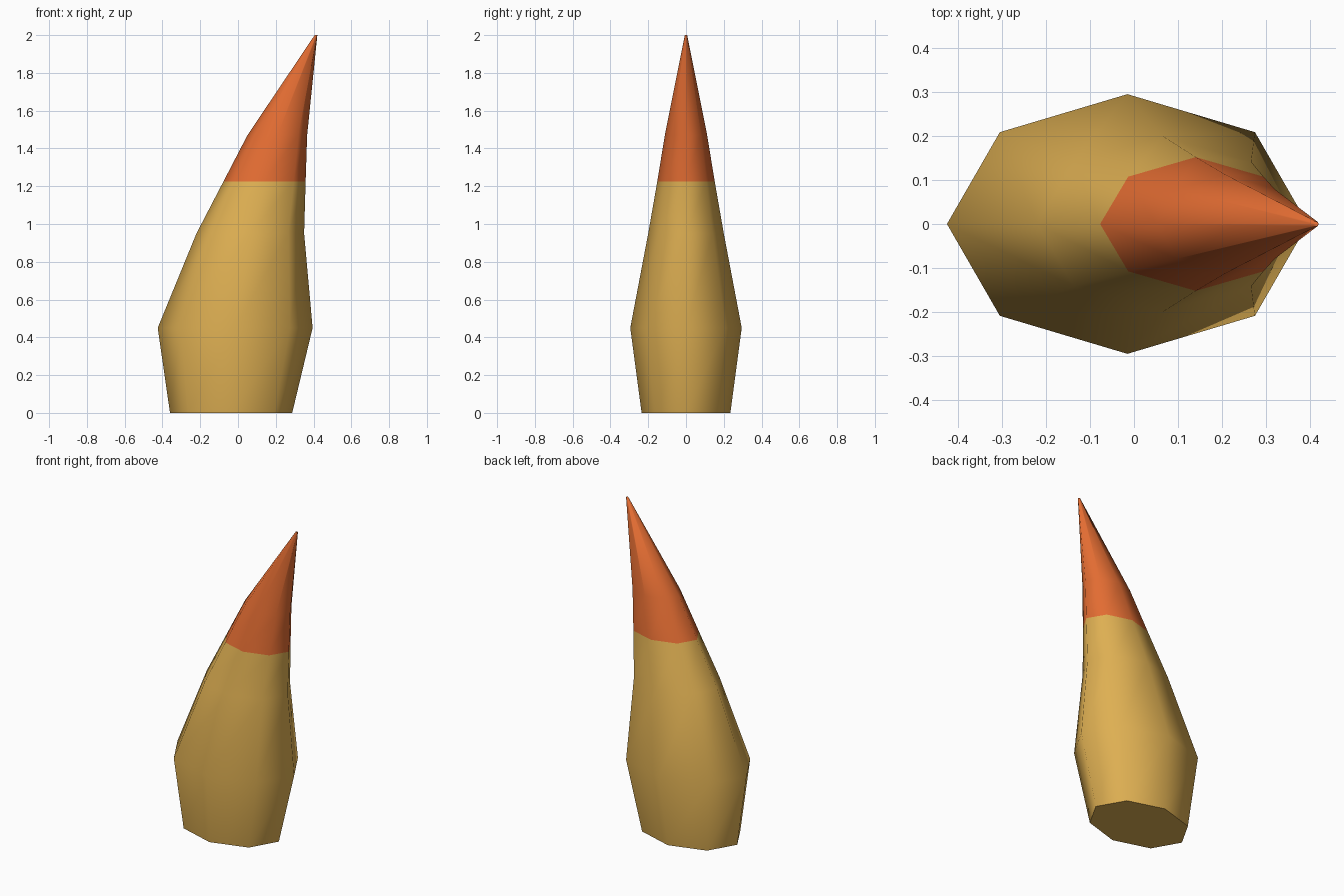
import bpy, bmesh, math

cube = bpy.data.objects.get("Cube")
if cube:
    bpy.data.objects.remove(cube, do_unlink=True)

SIDES = 8
SPLIT_Z = 1.225


def make_material(name, color):
    mat = bpy.data.materials.new(name)
    mat.use_nodes = True
    mat.diffuse_color = (*color, 1)
    mat.node_tree.nodes["Principled BSDF"].inputs["Base Color"].default_value = (*color, 1)
    return mat


# Cross-sections: height, left x, right x, half depth
sections = [
    (0.0, -0.36, 0.287, 0.235),
    (0.45, -0.425, 0.395, 0.295),
    (0.95, -0.22, 0.35, 0.20),
    (SPLIT_Z, -0.077, 0.358, 0.152),
    (1.47, 0.05, 0.366, 0.112),
    (2.0, 0.406, 0.42, 0.006),
]

# Curved horn lofted through the octagonal rings
bm = bmesh.new()
rings = []
for z, x_min, x_max, depth in sections:
    mid, half = (x_min + x_max) / 2, (x_max - x_min) / 2
    angles = [math.tau * i / SIDES for i in range(SIDES)]
    rings.append([bm.verts.new((mid + half * math.cos(a), depth * math.sin(a), z))
                  for a in angles])

for low, high in zip(rings, rings[1:]):
    for i in range(SIDES):
        j = (i + 1) % SIDES
        bm.faces.new((low[i], low[j], high[j], high[i]))

# Base and point caps
bm.faces.new(rings[0][::-1])
bm.faces.new(rings[-1])

# Orange above the split height
for face in bm.faces:
    face.material_index = int(face.calc_center_median().z > SPLIT_Z)

mesh = bpy.data.meshes.new("horn")
bm.to_mesh(mesh)
bm.free()
mesh.materials.append(make_material("tan", (0.73, 0.43, 0.085)))
mesh.materials.append(make_material("burnt orange", (0.76, 0.15, 0.032)))

horn = bpy.data.objects.new("horn", mesh)
bpy.context.collection.objects.link(horn)
bpy.ops.object.select_all(action="DESELECT")
horn.select_set(True)
bpy.context.view_layer.objects.active = horn
bpy.ops.object.shade_smooth_by_angle(angle=math.radians(70))
